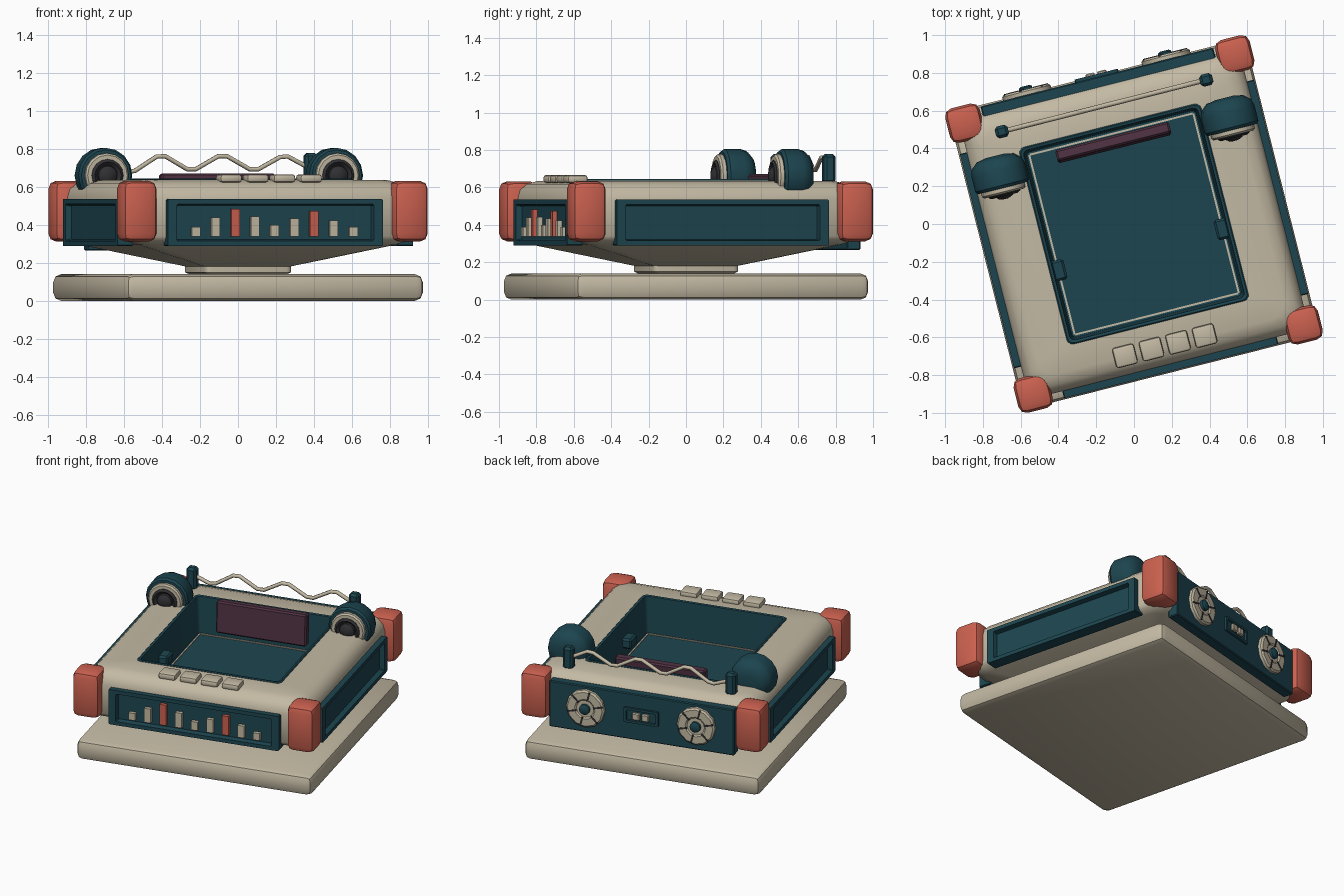
import bpy, bmesh, math
from mathutils import Matrix, Vector

if "Cube" in bpy.data.objects:
    bpy.data.objects.remove(bpy.data.objects["Cube"])

T, R = Matrix.Translation, Matrix.Rotation
I = Matrix.Identity(4)
TURN = R(math.radians(14.2), 4, 'Z')      # the whole console is turned a little


def material(name, rgb):
    m = bpy.data.materials.new(name)
    m.diffuse_color = (*rgb, 1)
    m.use_nodes = True
    m.node_tree.nodes["Principled BSDF"].inputs["Base Color"].default_value = m.diffuse_color
    return m


CREAM = material("cream", (.55, .49, .37))
TEAL = material("teal", (.012, .06, .08))
CORAL = material("coral", (.6, .12, .08))
PURPLE = material("purple", (.08, .032, .055))
DARK = material("dark", (.03, .03, .035))


def finish(name, bm, mat, M):
    bm.transform(TURN @ M)
    bmesh.ops.recalc_face_normals(bm, faces=bm.faces)
    me = bpy.data.meshes.new(name)
    bm.to_mesh(me)
    bm.free()
    me.materials.append(mat)
    ob = bpy.data.objects.new(name, me)
    bpy.context.collection.objects.link(ob)
    bpy.ops.object.select_all(action='DESELECT')
    ob.select_set(True)
    bpy.context.view_layer.objects.active = ob
    bpy.ops.object.shade_smooth_by_angle(angle=math.radians(35))
    return ob


def outline(hx, hy, r, seg=3):
    """Rounded rectangle outline, counter-clockwise."""
    pts = []
    for k, (sx, sy) in enumerate([(1, 1), (-1, 1), (-1, -1), (1, -1)]):
        for i in range(seg + 1):
            a = math.pi / 2 * (k + i / seg)
            pts.append((sx * (hx - r) + r * math.cos(a), sy * (hy - r) + r * math.sin(a)))
    return pts


def circle(r, n=16):
    return [(r * math.cos(2 * math.pi * i / n), r * math.sin(2 * math.pi * i / n)) for i in range(n)]


def loft(name, rings, mat, M=I):
    """Skin a list of (outline, height) and close both ends."""
    bm = bmesh.new()
    loops = [[bm.verts.new((x, y, z)) for x, y in pts] for pts, z in rings]
    n = len(loops[0])
    for a, b in zip(loops, loops[1:]):
        for i in range(n):
            j = (i + 1) % n
            bm.faces.new((a[i], a[j], b[j], b[i]))
    bm.faces.new(loops[0][::-1])
    bm.faces.new(loops[-1])
    return finish(name, bm, mat, M)


def lathe(name, profile, mat, M, n=16):
    return loft(name, [(circle(r, n), z) for r, z in profile], mat, M)


def box(name, centre, size, mat, bevel=0, seg=2, M=I):
    bm = bmesh.new()
    bmesh.ops.create_cube(bm, size=1)
    bm.transform(T(centre) @ Matrix.Diagonal((*size, 1)))
    if bevel:
        bmesh.ops.bevel(bm, geom=bm.edges[:], offset=bevel, segments=seg, profile=.5, affect='EDGES')
    return finish(name, bm, mat, M)


def face(turn, x, z):
    """Frame on a side wall: local z points outward; 0 front, 90 right, 180 back."""
    return R(math.radians(turn), 4, 'Z') @ T((x, 0, z)) @ R(math.pi / 2, 4, 'X')


# base plate and neck
box("base_plate", (0, 0, .07), (1.62, 1.62, .14), CREAM, .042, 2)
loft("neck", [(outline(.2, .2, .03), .13), (outline(.235, .235, .03), .15), (outline(.235, .235, .03), .19)], CREAM)

# body: tapered underside, rounded top rim, open well in the middle
body = [(.21, .175, .03), (.70, .295, .08), (.75, .315, .09), (.765, .34, .09), (.765, .54, .09),
        (.752, .585, .1), (.72, .618, .1), (.67, .635, .09)]
rings = [(outline(h, h, r), z) for h, z, r in body]
rings += [(outline(.49, .53, .03), .636), (outline(.49, .53, .03), .375)]
loft("body", rings, CREAM)

# teal liner of the well, with a thin light line round its floor
loft("well_liner", [(outline(.488, .528, .03), .376), (outline(.496, .538, .03), .638),
                    (outline(.49, .532, .03), .644), (outline(.476, .518, .025), .64),
                    (outline(.462, .506, .02), .385)], TEAL)
for s in (-1, 1):
    box("floor_line_side", (s * .448, 0, .386), (.01, .98, .01), CREAM)
    box("floor_line_end", (0, s * .491, .386), (.89, .01, .01), CREAM)
    box("well_clip", (s * .455, -.14, .49), (.09, .11, .07), TEAL, .012, 1)
box("back_screen", (0, .445, .56), (.62, .06, .22), PURPLE, .01, 1,
    T((0, .445, .56)) @ R(-.06, 4, 'X') @ T((0, -.445, -.56)))

# coral corner bumpers
for sx in (-1, 1):
    for sy in (-1, 1):
        box("corner_bumper", (sx * .737, sy * .737, .472), (.188, .188, .32), CORAL, .042, 2)

# framed panels on the front and both sides
for name, turn in (("front_panel", 0), ("right_panel", 90), ("left_panel", -90)):
    loft(name, [(outline(.585, .123, .005, 1), .72), (outline(.585, .123, .005, 1), .803),
                (outline(.535, .097, .005, 1), .803), (outline(.528, .09, .005, 1), .77)],
         TEAL, face(turn, 0, .412))

# level bars in the front panel
for i, h in enumerate((.05, .10, .145, .105, .06, .095, .135, .085, .05)):
    box("level_bar", ((i - 4) * .107, -.78, .338 + h / 2), (.045, .03, h), CORAL if i in (2, 6) else CREAM)

# push buttons on the front rim
for i in range(4):
    box("push_button", ((i - 1.5) * .145, -.665, .645), (.118, .11, .042), CREAM, .014, 2)

# speaker pods on the side rims
for s in (-1, 1):
    M = face(0, s * .627, .66)
    lathe("speaker_pod", [(.05, -.53), (.1, -.52), (.135, -.49), (.146, -.455), (.146, -.37), (.135, -.355)], TEAL, M)
    lathe("speaker_ring", [(.118, -.37), (.118, -.335), (.108, -.325), (.085, -.325), (.08, -.345)], CREAM, M)
    lathe("speaker_surround", [(.086, -.36), (.086, -.322), (.072, -.312), (.055, -.33)], DARK, M)
    lathe("speaker_cone", [(.055, -.35), (.05, -.315), (.03, -.3), (.012, -.296)], DARK, M)

# zigzag wire between two posts
for s in (-1, 1):
    box("wire_post", (s * .558, .646, .7), (.07, .065, .155), TEAL, .015, 1)
curve = bpy.data.curves.new("zigzag_path", 'CURVE')
curve.dimensions = '3D'
curve.bevel_depth = .013
curve.bevel_resolution = 1
knots = [(-.55, .72), (-.42, .67), (-.255, .775), (-.09, .68), (.08, .775), (.25, .68), (.415, .77), (.55, .70)]
path = [Vector((knots[0][0], .646, knots[0][1]))]
for a, b in zip(knots, knots[1:]):        # two points near each bend soften it
    for t in (.14, .86):
        path.append(Vector((a[0] + (b[0] - a[0]) * t, .646, a[1] + (b[1] - a[1]) * t)))
path.append(Vector((knots[-1][0], .646, knots[-1][1])))
sp = curve.splines.new('POLY')
sp.points.add(len(path) - 1)
for p, co in zip(sp.points, path):
    p.co = (*(TURN @ co), 1)
curve.materials.append(CREAM)
bpy.context.collection.objects.link(bpy.data.objects.new("zigzag_wire", curve))

# back panel with two spoked wheels and a pair of switches
box("back_panel", (0, .765, .427), (1.27, .075, .325), TEAL, .006, 1)
for s in (-1, 1):
    M = face(180, s * .38, .44)
    lathe("wheel", [(.132, .79), (.132, .822), (.12, .832), (.07, .832), (.06, .824)], CREAM, M, 12)
    lathe("wheel_hub", [(.036, .81), (.036, .842), (.024, .85)], TEAL, M, 12)
    for k in range(6):
        box("wheel_slot", (.092, 0, .829), (.062, .011, .012), DARK, M=M @ R(k * math.pi / 3 + .26, 4, 'Z'))
    box("switch", (s * .032, .818, .44), (.05, .024, .05), CREAM, .006, 1)
loft("switch_plate", [(outline(.118, .052, .005, 1), .79), (outline(.118, .052, .005, 1), .818),
                      (outline(.1, .036, .005, 1), .818), (outline(.098, .034, .005, 1), .806)],
     TEAL, face(180, 0, .44))
